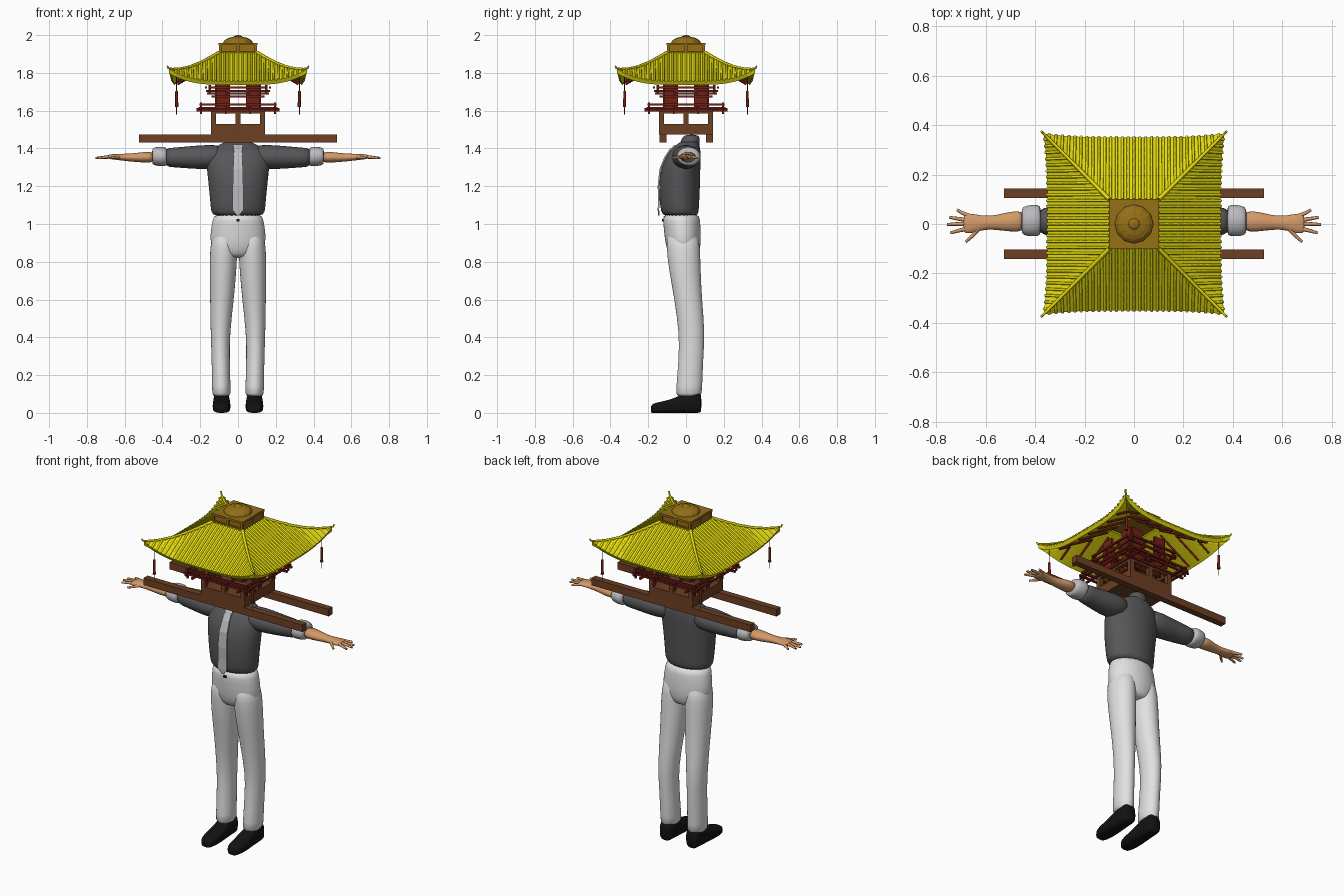
import bpy, bmesh, math
from mathutils import Vector, Matrix

if "Cube" in bpy.data.objects:
    bpy.data.objects.remove(bpy.data.objects["Cube"])


def material(name, rgb):
    m = bpy.data.materials.new(name)
    m.use_nodes = True
    m.diffuse_color = (*rgb, 1)
    m.node_tree.nodes["Principled BSDF"].inputs["Base Color"].default_value = (*rgb, 1)
    return m


YELLOW = material("roof yellow", (.75, .69, .004))
GOLD = material("dull gold", (.30, .16, .008))
WOOD = material("brown wood", (.15, .05, .016))
RED = material("dark red", (.16, .014, .008))
GREY = material("shirt grey", (.095, .095, .1))
LIGHT = material("light grey", (.5, .5, .52))
WHITE = material("trouser white", (.75, .75, .75))
SKIN = material("skin", (.65, .32, .14))
BLACK = material("shoe black", (.006, .006, .006))


def finish(name, bm, mat, smooth=False, recalc=True):
    if recalc:
        bmesh.ops.recalc_face_normals(bm, faces=bm.faces)
    me = bpy.data.meshes.new(name)
    bm.to_mesh(me)
    bm.free()
    ob = bpy.data.objects.new(name, me)
    bpy.context.collection.objects.link(ob)
    me.materials.append(mat)
    for p in me.polygons:
        p.use_smooth = smooth
    return ob


def boxes(name, specs, mat):
    """One object made of boxes, each given as (centre, full size)."""
    bm = bmesh.new()
    for c, s in specs:
        bmesh.ops.create_cube(bm, size=1, matrix=Matrix.Translation(c) @ Matrix.Diagonal((*s, 1)))
    return finish(name, bm, mat)


def tubes(name, paths, radius, mat, res=1, taper=1):
    cu = bpy.data.curves.new(name, "CURVE")
    cu.dimensions = "3D"
    cu.bevel_depth, cu.bevel_resolution, cu.use_fill_caps = radius, res, True
    for path in paths:
        sp = cu.splines.new("POLY")
        sp.points.add(len(path) - 1)
        for i, (p, co) in enumerate(zip(sp.points, path)):
            p.co = (*co, 1)
            p.radius = 1 + (taper - 1) * i / (len(path) - 1)
    cu.materials.append(mat)
    ob = bpy.data.objects.new(name, cu)
    bpy.context.collection.objects.link(ob)
    return ob


def loft(name, rings, mat, axis="z", side=1, n=24, power=1):
    """Rings are (station, centre a, centre b, radius a, radius b)."""
    bm = bmesh.new()
    loops = []
    for s, ca, cb, ra, rb in rings:
        loop = []
        for k in range(n):
            w = 2 * math.pi * k / n
            c, d = math.cos(w), math.sin(w)
            a = ca + ra * math.copysign(abs(c) ** power, c)
            b = cb + rb * math.copysign(abs(d) ** power, d)
            x, y, z = {"x": (s, a, b), "y": (a, s, b), "z": (a, b, s)}[axis]
            loop.append(bm.verts.new((x * side, y, z)))
        loops.append(loop)
    for lo, hi in zip(loops, loops[1:]):
        for k in range(n):
            bm.faces.new((lo[k], lo[k - 1], hi[k - 1], hi[k]))
    bm.faces.new(loops[0])
    bm.faces.new(loops[-1])
    ob = finish(name, bm, mat, True)
    sub = ob.modifiers.new("smooth", "SUBSURF")
    sub.levels = sub.render_levels = 1
    return ob


def turn(p, k):
    return Matrix.Rotation(k * math.pi / 2, 3, "Z") @ Vector(p)


# Trousers
loft("trouser_seat", [(.82, 0, -.01, .07, .06), (.84, 0, -.012, .12, .08), (.89, 0, -.015, .147, .094),
                      (.95, 0, -.018, .148, .098), (1.02, 0, -.024, .136, .099), (1.06, 0, -.026, .128, .096)], WHITE)
for s, tag in ((1, "left"), (-1, "right")):
    loft(tag + "_trouser_leg", [(.08, .088, .015, .05, .07), (.12, .088, .016, .049, .069), (.3, .092, .027, .048, .065),
                                (.42, .094, .032, .051, .069), (.6, .085, .012, .063, .073),
                                (.75, .079, -.006, .071, .084), (.88, .076, -.015, .074, .09),
                                (.97, .068, -.02, .062, .085)], WHITE, side=s)
    # Shoe, lofted heel to toe with a flat sole
    loft(tag + "_shoe", [(y, .087, h / 2, r, h / 2) for y, r, h in
                         ((-.187, .022, .035), (-.175, .036, .05), (-.14, .046, .058), (-.09, .048, .068),
                          (-.03, .045, .092), (.02, .043, .115), (.065, .04, .115), (.083, .032, .1))],
         BLACK, "y", s, power=.65)
    # Sleeve, rolled cuff, forearm and hand
    loft(tag + "_sleeve", [(.07, 0, 1.36, .07, .058), (.16, 0, 1.354, .077, .066), (.25, .004, 1.353, .067, .06),
                           (.34, .01, 1.352, .057, .052), (.39, .012, 1.353, .053, .05)], GREY, "x", s)
    loft(tag + "_cuff", [(.375, .014, 1.355, .052, .044), (.385, .014, 1.356, .065, .052),
                         (.42, .014, 1.358, .064, .052), (.45, .012, 1.358, .058, .046),
                         (.455, .012, 1.358, .042, .034)], LIGHT, "x", s)
    loft(tag + "_forearm", [(.44, .011, 1.354, .045, .031), (.5, .01, 1.353, .041, .028), (.56, .006, 1.352, .029, .022),
                            (.6, .005, 1.353, .027, .019), (.64, .003, 1.355, .036, .016),
                            (.675, .002, 1.356, .042, .013), (.69, .002, 1.356, .036, .01)], SKIN, "x", s)
    fingers = [((.66, .03), (.69, .043), (.715, .057)), ((.67, .015), (.71, .021), (.746, .027)),
               ((.67, 0), (.715, 0), (.755, -.002)), ((.67, -.018), (.71, -.027), (.742, -.036)),
               ((.625, -.015), (.65, -.045), (.68, -.072))]
    tubes(tag + "_fingers", [[(x * s, y, 1.357 - .004 * i) for i, (x, y) in enumerate(f)] for f in fingers],
          .0095, SKIN, 2, .6)

# Shirt, collar, tie and buckle
loft("shirt_body", [(1.04, 0, -.03, .128, .09), (1.06, 0, -.032, .144, .1), (1.12, 0, -.035, .148, .106),
                    (1.2, 0, -.035, .156, .11), (1.29, 0, -.03, .166, .106), (1.35, 0, -.016, .17, .096),
                    (1.39, 0, -.005, .152, .082), (1.42, 0, .01, .1, .06), (1.44, 0, .022, .06, .047)], GREY)
loft("collar", [(1.4, 0, .018, .062, .058), (1.44, 0, .022, .055, .05), (1.475, 0, .03, .05, .044)], GREY)
bm = bmesh.new()
rows = [[bm.verts.new((x, y, z)) for x in (-w, w)] for z, y, w in
        ((1.045, -.148, .006), (1.075, -.15, .03), (1.13, -.148, .029), (1.2, -.15, .028), (1.29, -.141, .026),
         (1.35, -.117, .023), (1.385, -.094, .02), (1.395, -.088, .024), (1.42, -.058, .026))]
for a, b in zip(rows, rows[1:]):
    bm.faces.new((a[0], a[1], b[1], b[0]))
tie = finish("tie", bm, LIGHT)
tie.modifiers.new("thickness", "SOLIDIFY").thickness = .008
boxes("belt_buckle", [((0, -.123, 1.02), (.018, .008, .012))], BLACK)

# Carrying poles and litter base
boxes("carrying_poles", [((0, y, 1.453), (1.05, .038, .042)) for y in (-.122, .124)], WOOD)
boxes("litter_base", [((0, 0, 1.502), (.286, .286, .056))], WOOD)
posts = [((x, y, 1.56), (.026, .026, .07)) for x in (-.13, 0, .13) for y in (-.13, 0, .13) if x or y]
for q in (-.132, .132):
    posts += [((0, q, 1.592), (.286, .022, .014)), ((q, 0, 1.592), (.022, .286, .014))]
boxes("litter_frame", posts, WOOD)

# Red cabin panels, balcony rails and eave brackets
panels, rails = [], []
for q in (-1, 1):
    for c in (-.078, .078):
        panels += [((c, .115 * q, 1.71), (.07, .016, .2)), ((.115 * q, c, 1.71), (.016, .07, .2))]
    for d, half, z in ((.195, .205, 1.632), (.195, .22, 1.608), (.15, .22, 1.60), (.15, .17, 1.705), (.13, .14, 1.675),
                       (.17, .15, 1.722), (.06, .21, 1.615), (.06, .165, 1.69)):
        rails += [((0, d * q, z), (2 * half, .011, .011)), ((d * q, 0, z), (.011, 2 * half, .011))]
    for c in (-.195, -.065, .065, .195):
        rails += [((c, .195 * q, 1.612), (.01, .01, .06)), ((.195 * q, c, 1.612), (.01, .01, .06))]
    for c in (-.15, -.05, .05, .15):
        rails += [((c, .15 * q, 1.715), (.014, .014, .04)), ((.15 * q, c, 1.715), (.014, .014, .04))]
boxes("cabin_panels", panels, RED)
boxes("balcony_and_brackets", rails, RED)


def roof_point(x, d, lift=0):
    """Point on the front slope; corners sweep upward and outward."""
    t, a = (d - .1) / .25, abs(x) / d
    flare = 1 + .045 * t * a ** 4
    return Vector((x * flare, -d * flare, 1.905 - .15 * t + .065 * t ** 3 * a ** 4 + lift))


def slope_path(x, start, end, lift, steps=7):
    d0 = max(start, abs(x))
    return [roof_point(x, d0 + (end - d0) * i / steps, lift) for i in range(steps + 1)]


# Swept square roof
bm = bmesh.new()
for k in range(4):
    grid = []
    for i in range(21):
        ds = [.1 + .25 * j / 8 for j in range(9)]
        grid.append([bm.verts.new(turn(roof_point(d * (i / 10 - 1), d), k)) for d in ds])
    for i in range(20):
        for j in range(8):
            bm.faces.new((grid[i][j], grid[i][j + 1], grid[i + 1][j + 1], grid[i + 1][j]))
bmesh.ops.remove_doubles(bm, verts=bm.verts, dist=.0005)
roof = finish("roof", bm, YELLOW, recalc=False)
mod = roof.modifiers.new("thickness", "SOLIDIFY")
mod.thickness, mod.offset = .022, -1

# Tile ribs, hip ridges and rafters
ribs, hips, rafters, tassels, cords = [], [], [], [], []
for k in range(4):
    for i in range(-14, 15):
        ribs.append([turn(p, k) for p in slope_path(i * .0236, .1, .352, .002)])
    ridge = [roof_point(d, d, .004) for d in (.1, .15, .2, .25, .3, .335, .352)]
    ridge.append(ridge[-1] + Vector((.006, -.006, .012)))
    hips.append([turn(p, k) for p in ridge])
    for x in (-.24, -.16, -.08, 0, .08, .16, .24):
        rafters.append([turn(p, k) for p in slope_path(x, .12, .32, -.032, 3)])
    tassels.append([turn((.325, -.325, z), k) for z in (1.705, 1.69, 1.66, 1.62)])
    cords.append([turn((.325, -.325, z), k) for z in (1.785, 1.58)])
tubes("roof_tile_ribs", ribs, .006, YELLOW)
tubes("roof_hip_ridges", hips, .009, YELLOW, taper=.5)
tubes("roof_rafters", rafters, .007, RED, 0)
tubes("tassels", tassels, .007, RED, taper=1.3)
tubes("tassel_cords", cords, .002, RED, 0)

# Gold crown with framed sides, dome and knob
crown = [((0, 0, 1.932), (.184, .184, .05)), ((0, 0, 1.911), (.204, .204, .012)), ((0, 0, 1.953), (.204, .204, .012))]
for k in range(4):
    crown += [(turn((x, -.094, 1.932), k), (.014, .014, .04)) for x in (-.094, 0)]
boxes("crown_box", crown, GOLD)
bm = bmesh.new()
for r, h, z in ((.079, .036, 1.957), (.024, .012, 1.988)):
    bmesh.ops.create_uvsphere(bm, u_segments=12, v_segments=10, radius=1,
                              matrix=Matrix.Translation((0, 0, z)) @ Matrix.Diagonal((r, r, h, 1)))
finish("crown_dome", bm, GOLD)
